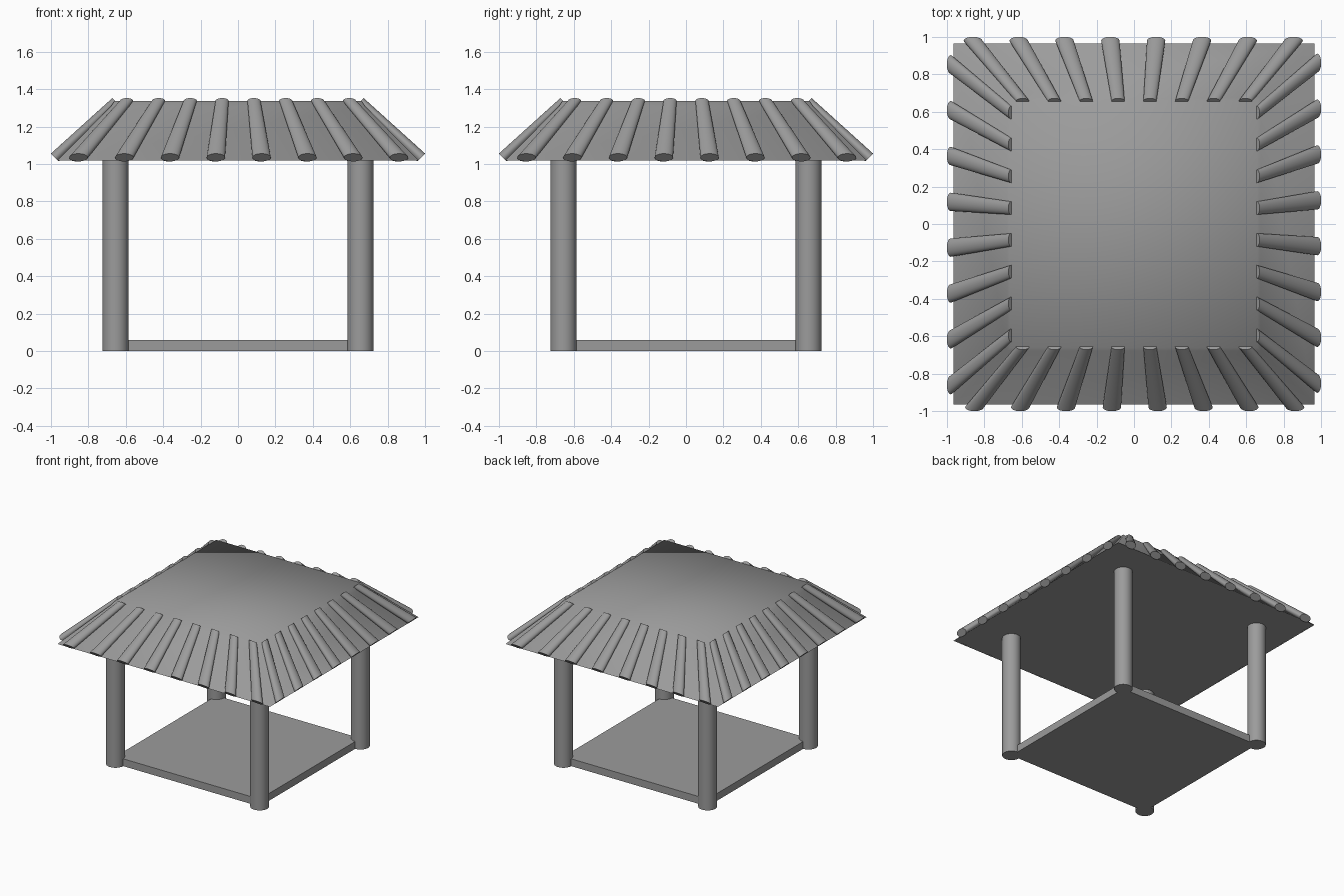
import bpy, math
from mathutils import Vector, Matrix

if "Cube" in bpy.data.objects:
    bpy.data.objects.remove(bpy.data.objects["Cube"])

# Dark grey used on every part
grey = bpy.data.materials.new("dark_grey")
grey.diffuse_color = (0.33, 0.33, 0.33, 1)
grey.use_nodes = True
grey.node_tree.nodes["Principled BSDF"].inputs["Base Color"].default_value = grey.diffuse_color


def finish(ob, name, angle=None):
    ob.name = name
    ob.data.materials.append(grey)
    if angle:
        bpy.ops.object.select_all(action='DESELECT')
        ob.select_set(True)
        bpy.context.view_layer.objects.active = ob
        bpy.ops.object.shade_smooth_by_angle(angle=math.radians(angle))


def square_loft(profile):
    """Closed solid through square rings given as (half width, z)."""
    verts = [(sx * h, sy * h, z) for h, z in profile
             for sx, sy in ((-1, -1), (1, -1), (1, 1), (-1, 1))]
    top = len(verts) - 4
    faces = [(3, 2, 1, 0), tuple(range(top, top + 4))]
    for r in range(0, top, 4):
        faces += [(r + i, r + (i + 1) % 4, r + (i + 1) % 4 + 4, r + i + 4) for i in range(4)]
    me = bpy.data.meshes.new("loft")
    me.from_pydata(verts, [], faces)
    ob = bpy.data.objects.new("loft", me)
    bpy.context.collection.objects.link(ob)
    return ob


# Floor slab
finish(square_loft([(0.655, 0), (0.655, 0.06)]), "floor")

# Corner posts
for sx in (-1, 1):
    for sy in (-1, 1):
        bpy.ops.mesh.primitive_cylinder_add(vertices=32, radius=0.07, depth=1.03,
                                            location=(sx * 0.655, sy * 0.655, 0.515))
        finish(bpy.context.object, "corner_post", 35)

# Roof: soft-shaded hipped slopes with a raised flat top
finish(square_loft([(0.965, 1.02), (0.678, 1.31), (0.66, 1.337)]), "roof", 80)

# Flattened, tapered poles fanning down each slope, ends cut parallel to the eave
normal = Vector((0, -1, 1)).normalized()
for side in range(4):
    turn = Matrix.Rotation(side * math.pi / 2, 4, 'Z')
    for i in range(8):
        k = i - 3.5
        low = Vector((k * 0.245 + 0.004, -0.98, 1.035))
        high = Vector((k * 0.17, -0.657, 1.338))
        axis = high - low
        bpy.ops.mesh.primitive_cone_add(vertices=24, radius1=0.049, radius2=0.035,
                                        depth=axis.length)
        pole = bpy.context.object
        # sheared frame: width along the eave, thickness along the roof normal
        frame = Matrix((Vector((1, 0, 0)), normal * 0.6, axis.normalized())).transposed().to_4x4()
        pole.data.transform(turn @ Matrix.Translation((low + high) / 2) @ frame)
        # local y was mirrored against the roof normal, so face the shell outward
        if frame.determinant() < 0:
            pole.data.flip_normals()
        finish(pole, "roof_pole", 40)
